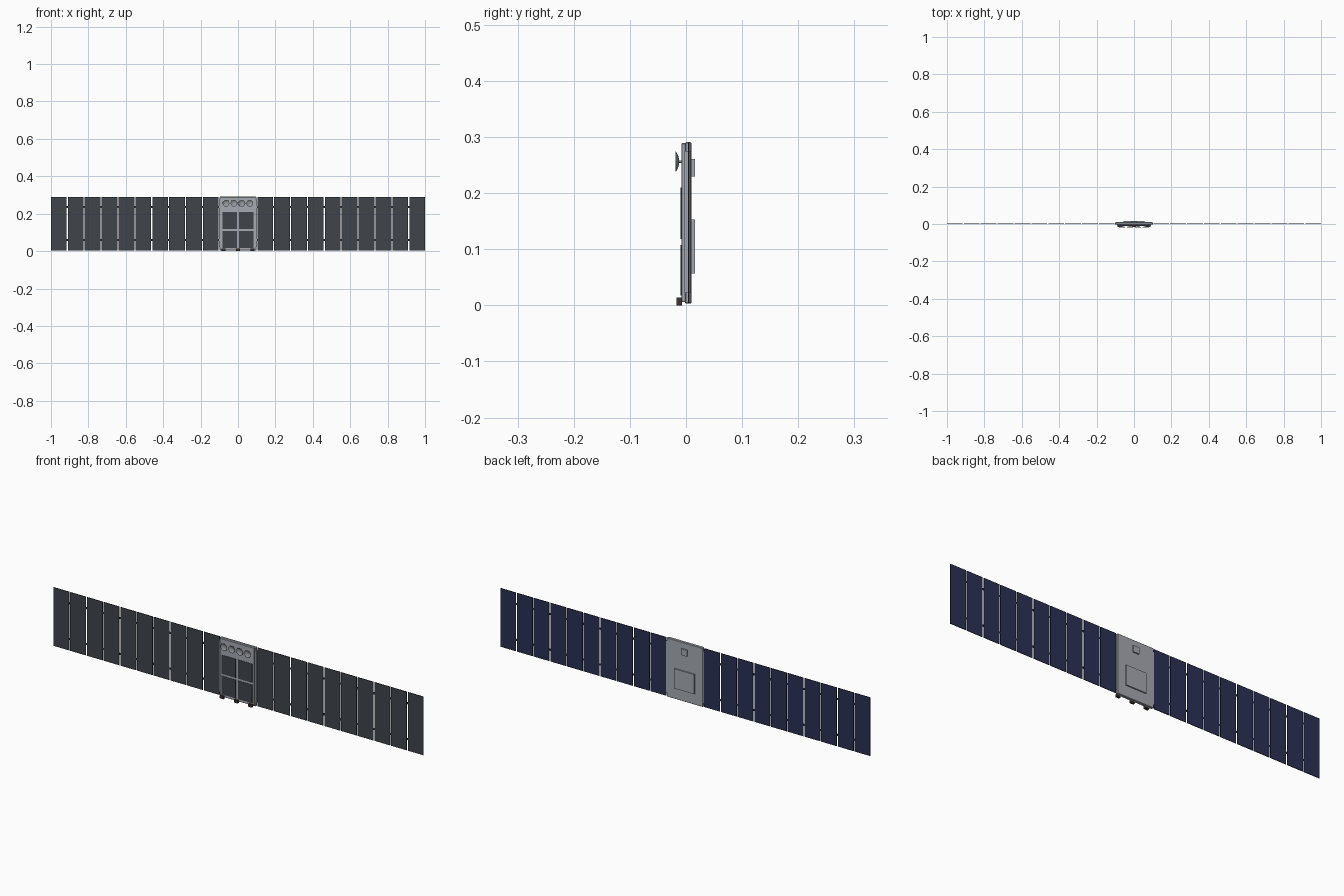
import bpy, bmesh, math
from mathutils import Matrix

cube = bpy.data.objects.get("Cube")
if cube:
    bpy.data.objects.remove(cube, do_unlink=True)


def material(name, rgb):
    m = bpy.data.materials.new(name)
    m.use_nodes = True
    m.diffuse_color = (*rgb, 1)
    m.node_tree.nodes["Principled BSDF"].inputs["Base Color"].default_value = (*rgb, 1)
    return m


GREY = material("body grey", (0.38, 0.40, 0.44))
DARK = material("panel dark grey", (0.05, 0.056, 0.068))
NAVY = material("solar navy", (0.024, 0.03, 0.09))
BLACK = material("panel edge black", (0.015, 0.015, 0.018))
BROWN = material("foot brown", (0.05, 0.03, 0.03))
DISH = material("dish grey", (0.30, 0.32, 0.34))


def add_object(name, bm, mats):
    mesh = bpy.data.meshes.new(name)
    bm.to_mesh(mesh)
    bm.free()
    for m in mats:
        mesh.materials.append(m)
    obj = bpy.data.objects.new(name, mesh)
    bpy.context.collection.objects.link(obj)
    return obj


def box(name, xs, ys, zs, *mats, bevel=0):
    """Box from min and max on each axis."""
    bm = bmesh.new()
    bmesh.ops.create_cube(bm, size=1)
    for v in bm.verts:
        v.co = [(a + b) / 2 + c * (b - a) for c, (a, b) in zip(v.co, (xs, ys, zs))]
    if len(mats) == 3:  # front, back and rim colours
        for f in bm.faces:
            f.normal_update()
            f.material_index = 0 if f.normal.y < -0.5 else 1 if f.normal.y > 0.5 else 2
    obj = add_object(name, bm, mats)
    if bevel:
        mod = obj.modifiers.new("bevel", "BEVEL")
        mod.width = bevel
        mod.segments = 1
    return obj


# Body: wide back slab with a slimmer front slab
box("body_back", (-0.098, 0.098), (-0.002, 0.010), (0.003, 0.291), GREY, bevel=0.002)
box("body_front", (-0.092, 0.092), (-0.008, -0.001), (0.006, 0.289), GREY, bevel=0.001)

# Back equipment boxes
box("back_large_box", (-0.055, 0.055), (0.009, 0.016), (0.057, 0.153), GREY)
box("back_small_box", (-0.016, 0.016), (0.009, 0.016), (0.230, 0.261), GREY)

# Front antenna plates in a two by two grid
for side, sx in (("right", -1), ("left", 1)):
    xs = sorted((sx * 0.006, sx * 0.083))
    for level, zs in (("lower", (0.018, 0.108)), ("upper", (0.118, 0.210))):
        box(f"antenna_plate_{level}_{side}", xs, (-0.0095, -0.007), zs, DARK)

# Feet under the front edge
for name, x in (("right", -0.077), ("middle", 0), ("left", 0.077)):
    box(f"foot_{name}", (x - 0.01, x + 0.01), (-0.017, -0.007), (0, 0.014), BROWN)


# Shallow dishes opening to the front
def dish(name, x, z, radius=0.018, depth=0.006):
    bm = bmesh.new()
    steps = [i / 5 for i in range(6)]
    outer = [bm.verts.new((radius * t, 0, depth * (t * t - 1))) for t in steps]
    edges = [bm.edges.new(pair) for pair in zip(outer, outer[1:])]
    bmesh.ops.spin(bm, geom=outer + edges, axis=(0, 0, 1), cent=(0, 0, 0),
                   angle=math.tau, steps=28)
    bmesh.ops.remove_doubles(bm, verts=bm.verts[:], dist=0.00005)
    bmesh.ops.recalc_face_normals(bm, faces=bm.faces[:])
    bmesh.ops.rotate(bm, verts=bm.verts[:], matrix=Matrix.Rotation(math.pi / 2, 3, "X"))
    obj = add_object(name, bm, [DISH])
    obj.location = (x, -0.018, z)
    mod = obj.modifiers.new("shell", "SOLIDIFY")
    mod.thickness = 0.0006
    obj.data.polygons.foreach_set("use_smooth", [True] * len(obj.data.polygons))

    bm = bmesh.new()
    bmesh.ops.create_cone(bm, cap_ends=True, segments=12, radius1=0.002, radius2=0.002,
                          depth=0.005, matrix=Matrix.Rotation(math.pi / 2, 4, "X"))
    post = add_object(name + "_post", bm, [DISH])
    post.location = (x, -0.0098, z)


for i in range(4):
    dish(f"dish_{i + 1}", -0.064 + i * 0.0425, 0.256)

# Solar wings: ten panels a side with hinges between them
COUNT, START, GAP = 10, 0.103, 0.006
pitch = (1 + GAP - START) / COUNT
for side, sx in (("right", -1), ("left", 1)):
    # Side rail that holds the wing root
    box(f"wing_rail_{side}", sorted((sx * 0.094, sx * 0.102)), (-0.003, 0.008),
        (0.022, 0.275), GREY)
    for i in range(COUNT):
        inner = START + i * pitch
        box(f"solar_panel_{side}_{i + 1}", sorted((sx * inner, sx * (inner + pitch - GAP))),
            (0.0035, 0.0065), (0.004, 0.290), DARK, NAVY, BLACK)
        for z in (0.06, 0.235):
            box(f"hinge_{side}_{i + 1}", sorted((sx * (inner - GAP), sx * inner)),
                (0.0045, 0.0055), (z - 0.005, z + 0.005), BLACK)
